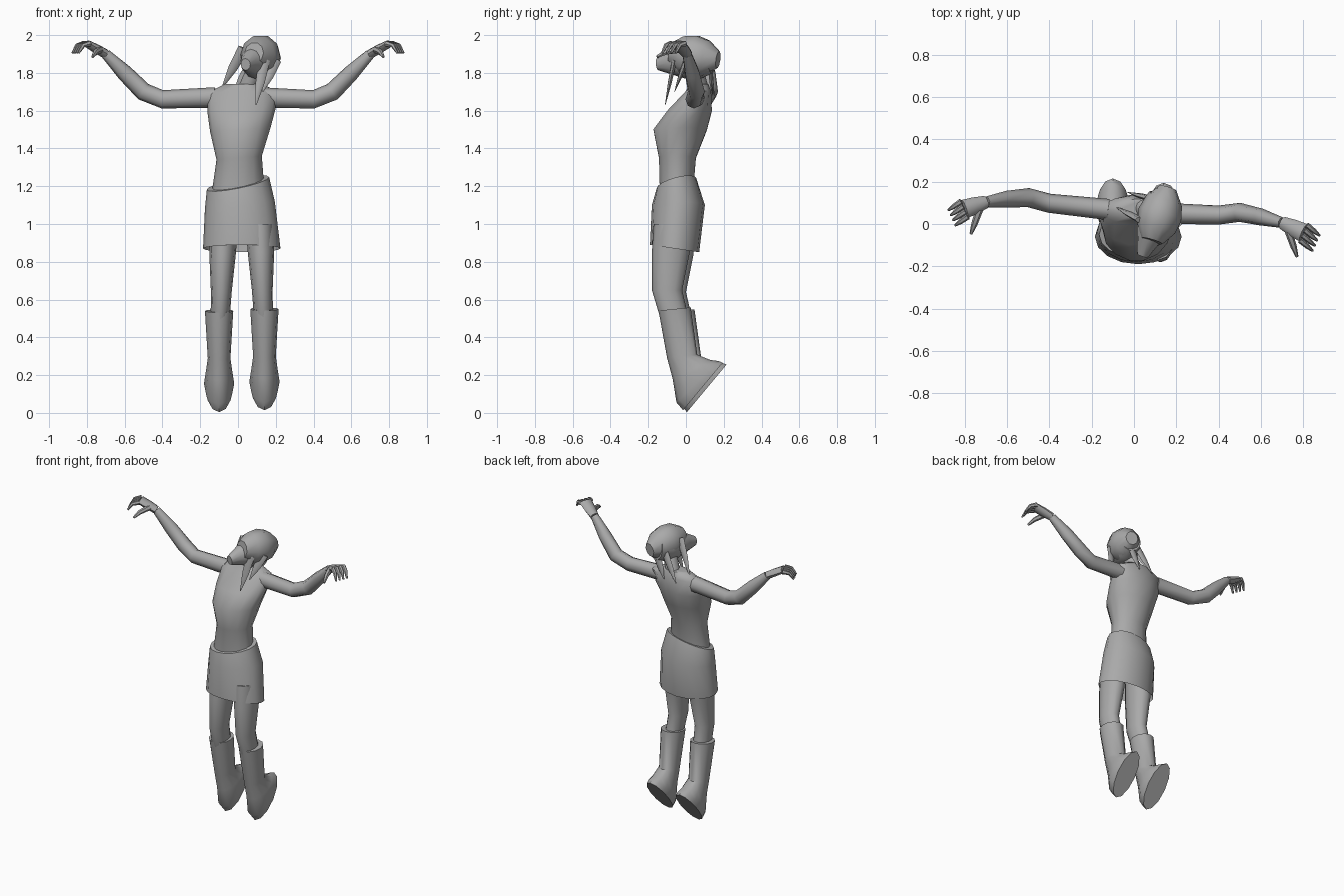
import bpy, bmesh, math
from mathutils import Vector

default_cube = bpy.data.objects.get("Cube")
if default_cube:
    bpy.data.objects.remove(default_cube, do_unlink=True)

colour = (.4, .4, .4, 1)
grey = bpy.data.materials.new("plain grey")
grey.use_nodes = True
grey.diffuse_color = colour
grey.node_tree.nodes["Principled BSDF"].inputs["Base Color"].default_value = colour

VERTICAL = Vector((0, 0, 1))
FORWARD = Vector((0, -1, 0))


def oval(centre, across, along, sides):
    """Closed loop of points around a centre, spanned by two half axes."""
    angles = [math.tau * step / sides for step in range(sides)]
    return [centre + across * math.cos(angle) + along * math.sin(angle) for angle in angles]


def skin(name, loops, open_end=False):
    """Join closed loops of points into one smooth-shaded surface."""
    bm = bmesh.new()
    rows = [[bm.verts.new(point) for point in loop] for loop in loops]
    for lower, upper in zip(rows, rows[1:]):
        for i in range(len(lower)):
            bm.faces.new((lower[i - 1], lower[i], upper[i], upper[i - 1]))
    bm.faces.new(rows[0])
    if not open_end:
        bm.faces.new(rows[-1])
    bmesh.ops.recalc_face_normals(bm, faces=bm.faces)
    mesh = bpy.data.meshes.new(name)
    bm.to_mesh(mesh)
    bm.free()
    mesh.materials.append(grey)
    part = bpy.data.objects.new(name, mesh)
    bpy.context.collection.objects.link(part)
    bpy.ops.object.select_all(action="DESELECT")
    part.select_set(True)
    bpy.context.view_layer.objects.active = part
    bpy.ops.object.shade_smooth_by_angle(angle=math.radians(50))


def stack(name, start_x, end_x, rings, lean=0, shift=Vector(), sides=12, open_end=False):
    """Rings of height, depth position, half width, half depth and slope."""
    loops = []
    for index, (z, y, width, depth, slope) in enumerate(rings):
        progress = index / (len(rings) - 1)
        centre = Vector((start_x + (end_x - start_x) * progress, y, z)) + shift
        across = Vector((width, 0, width * lean * (1 - progress)))
        along = Vector((0, depth, depth * slope))
        loops.append(oval(centre, across, along, sides))
    skin(name, loops, open_end)


def tube(name, points, widths, heights, sides=8, up=VERTICAL):
    """Limb through points, with a half width and half height at each."""
    loops = []
    last = len(points) - 1
    for index, point in enumerate(points):
        heading = points[min(index + 1, last)] - points[max(index - 1, 0)]
        side = heading.cross(up).normalized()
        rise = side.cross(heading).normalized()
        loops.append(oval(point, side * widths[index], rise * heights[index], sides))
    skin(name, loops)


def taper(name, start, end, width, height, profile, sides=12, up=VERTICAL):
    """Straight form whose section follows a list of fractions."""
    start, end = Vector(start), Vector(end)
    points = [start.lerp(end, index / (len(profile) - 1)) for index in range(len(profile))]
    tube(name, points, [width * f for f in profile], [height * f for f in profile], sides, up)


# Torso with forward bust and sloping shoulders
stack("torso", 0, .03, [
    (1.17, -.05, .14, .09, 0),
    (1.35, -.045, .12, .1, 0),
    (1.5, -.03, .16, .145, 0),
    (1.6, .02, .18, .12, 0),
    (1.7, .065, .185, .07, 0),
    (1.74, .07, .1, .05, 0)], lean=.1, sides=14)
taper("neck", (.04, .08, 1.7), (.1, .04, 1.84), .045, .045, [1, 1], up=FORWARD)

# Skirt, open at the hem
stack("skirt", 0, .02, [
    (1.215, -.05, .165, .105, .25),
    (1.1, -.04, .185, .14, 0),
    (.87, -.06, .205, .13, -.15)], lean=.2, sides=16, open_end=True)

# Legs and pointed-down boots, the right pair set a little back and inward
leg_rings = [
    (1, -.07, .075, .1, 0),
    (.85, -.08, .07, .1, 0),
    (.65, -.1, .055, .08, 0),
    (.5, -.06, .05, .075, 0)]
boot_rings = [
    (.55, -.06, .075, .085, .1),
    (.3, -.02, .06, .08, .1),
    (.23, .03, .07, .1, .5),
    (.165, .06, .08, .11, 1),
    (.14, .09, .07, .105, 1.2)]
for side, turn, shift in (("left", 1, Vector()), ("right", -1, Vector((.04, .02, -.01)))):
    stack(side + "_leg", .115 * turn, .135 * turn, leg_rings, shift=shift)
    stack(side + "_boot", .14 * turn, .14 * turn, boot_rings, shift=shift)


def place(turn, x, y, z):
    """Mirror a point to one side, with the left swung forward and the right back."""
    return Vector((x * turn, y - turn * .07 * x, z))


# Raised arms with drooping hands
for side, turn in (("left", 1), ("right", -1)):
    shoulder = place(turn, .12, .06, 1.67)
    upper_arm = place(turn, .4, .07, 1.66)
    elbow = place(turn, .5, .09, 1.7)
    forearm = place(turn, .6, .075, 1.8)
    wrist = place(turn, .7, .055, 1.9)
    knuckle = place(turn, .8, .015, 1.955)
    fingertip = place(turn, .86, -.03, 1.905)
    thumb_tip = place(turn, .77, -.1, 1.885)
    spread = Vector((.04 * turn, .09, 0))

    girth = [.05, .045, .045, .04, .025]
    tube(side + "_arm", [shoulder, upper_arm, elbow, forearm, wrist], girth,
         [radius * 1.08 for radius in girth])
    tube(side + "_palm", [wrist, wrist.lerp(knuckle, .5), knuckle],
         [.03, .04, .045], [.025, .025, .02])
    for finger in range(4):
        offset = spread * (finger / 3 - .5) * .8
        bend = knuckle.lerp(fingertip, .6) + offset + VERTICAL * .02
        tube(f"{side}_finger_{finger}", [knuckle + offset, bend, fingertip + offset],
             [.014, .012, .006], [.016, .012, .006], sides=6)
    thumb_base = wrist.lerp(knuckle, .4) - spread * .25
    thumb_bend = thumb_base.lerp(thumb_tip, .6) + VERTICAL * .01
    thumb_girth = [.018, .015, .007]
    tube(side + "_thumb", [thumb_base, thumb_bend, thumb_tip], thumb_girth, thumb_girth, sides=6)

# Head tipped back with the chin forward, and a cap of hair around the crown
taper("head", (.04, -.15, 1.845), (.14, .13, 1.88), .09, .105, [.3, .6, .9, 1, .8])
taper("hair_cap", (.085, -.08, 1.905), (.16, .17, 1.87), .105, .115, [.5, .9, 1, .85, .4], sides=10)

# Loose locks of hair, two at the front and three behind
locks = {
    "front_lock": ((.14, -.06, 1.87), (.095, -.11, 1.63)),
    "side_lock": ((.2, 0, 1.87), (.13, -.06, 1.7)),
    "cheek_lock": ((.03, .02, 1.93), (-.085, .08, 1.72)),
    "back_lock": ((.08, .12, 1.86), (-.03, .15, 1.68)),
    "nape_lock": ((.13, .13, 1.82), (.07, .14, 1.68))}
for name, (root, tip) in locks.items():
    taper(name, root, tip, .03, .014, [1, .8, .1], sides=6, up=FORWARD)
